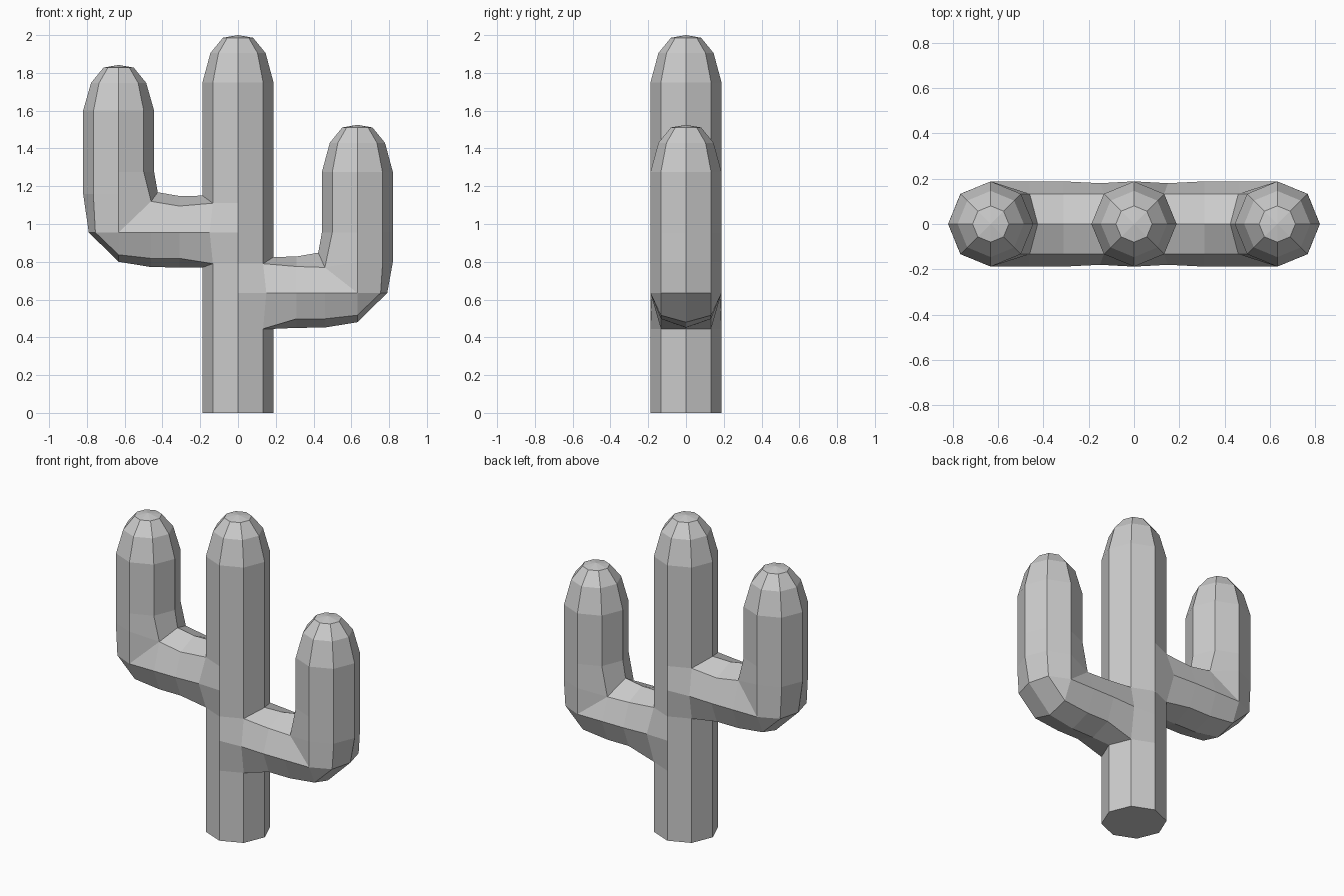
import bpy, bmesh

cube = bpy.data.objects.get("Cube")
if cube:
    bpy.data.objects.remove(cube, do_unlink=True)

R, D = 0.188, 0.133            # octagon radius and its diagonal offset
ARM_X = 0.632
DEPTH = (0, D, R, D, 0)        # half-section depth, edge to edge

bm = bmesh.new()
verts = {}


def vert(p):
    key = tuple(round(c, 4) + 0.0 for c in p)
    if key not in verts:
        verts[key] = bm.verts.new(key)
    return verts[key]


def face(points):
    """Add a face in front and its mirrored twin behind, dropping repeated corners."""
    for side in (-1, 1):
        corners = list(dict.fromkeys(vert((x, side * y, z)) for x, y, z in points))
        if len(corners) > 2:
            bm.faces.new(corners)


def strip(a, b, skip=()):
    """Join two half-sections with faces."""
    for i in range(4):
        if i not in skip:
            face((a[i], a[i + 1], b[i + 1], b[i]))


def ring(cx, z, r=R, s=1):
    """Level half-octagon, running from -s to +s in x."""
    k = r / R
    return [(cx + s * x * k, y * k, z) for x, y in zip((-R, -D, 0, D, R), DEPTH)]


def dome(start, cx, z, top, s=1):
    """Straight column up to z, then a rounded cap ending at top."""
    rings = [start, ring(cx, z, R, s), ring(cx, top - 0.095, 0.146, s),
             ring(cx, top - 0.014, 0.08, s)]
    for a, b in zip(rings, rings[1:]):
        strip(a, b)
    for p, q in zip(rings[-1], rings[-1][1:]):
        face((p, q, (cx, 0, top)))


# Trunk, left open where the arms grow out of it
levels = (0, 0.445, 0.635, 0.79, 0.955, 1.11)
trunk = [ring(0, z) for z in levels]
trunk[3][0] = (-R, 0, 0.77)
trunk[3][4] = (R, 0, 0.825)
trunk[5][0] = (-R, 0, 1.15)
openings = {1: (2, 3), 2: (2, 3), 3: (0, 1), 4: (0, 1)}
for i in range(5):
    strip(trunk[i], trunk[i + 1], openings.get(i, ()))
face(trunk[0])
dome(trunk[5], 0, 1.75, 2.0)


def arm(s, low, inner, bend, shoulder, top):
    """Arm on side s, joining the trunk from ring number low to low + 2."""
    c = levels[low + 1]

    def section(*xz):
        return [(s * x, y, c + z) for (x, z), y in zip(xz, DEPTH)]

    edge, mid = (4, 3) if s > 0 else (0, 1)
    a, b = trunk[low], trunk[low + 2]
    root = [a[edge], a[mid], (s * 0.15, 0.18, c), b[mid], b[edge]]
    # Panels blending the arm into the trunk
    face((a[2], a[mid], root[2], trunk[low + 1][2]))
    face((trunk[low + 1][2], root[2], b[mid], b[2]))
    crook = ((0.46, inner), (0.425, 0.213))
    rings = [
        root,
        section((0.31, -0.185), (0.31, -0.137), (0.31, 0), (0.31, 0.14), (0.31, 0.193)),
        section((0.46, -0.183), (0.46, -0.137), (0.46, 0), *crook),
        section((ARM_X, -0.155), (ARM_X, -0.118), (ARM_X, 0), *crook),
        section((0.79, 0), (0.755, 0), (ARM_X, 0), *crook),
        section((0.82, bend), (0.766, bend), (ARM_X, bend), *crook),
    ]
    for p, q in zip(rings, rings[1:]):
        strip(p, q)
    neck = ring(s * ARM_X, c + 0.32, R, -s)
    strip(rings[-1], neck)
    dome(neck, s * ARM_X, shoulder, top, -s)


arm(1, 1, 0.135, 0.165, 1.275, 1.525)
arm(-1, 3, 0.165, 0.205, 1.6, 1.842)

bmesh.ops.recalc_face_normals(bm, faces=bm.faces[:])
mesh = bpy.data.meshes.new("cactus")
bm.to_mesh(mesh)
bm.free()

# Single plain grey
grey = bpy.data.materials.new("plain_grey")
grey.use_nodes = True
color = (0.6, 0.6, 0.6, 1)
grey.diffuse_color = color
grey.node_tree.nodes["Principled BSDF"].inputs["Base Color"].default_value = color
mesh.materials.append(grey)

cactus = bpy.data.objects.new("cactus", mesh)
bpy.context.collection.objects.link(cactus)
